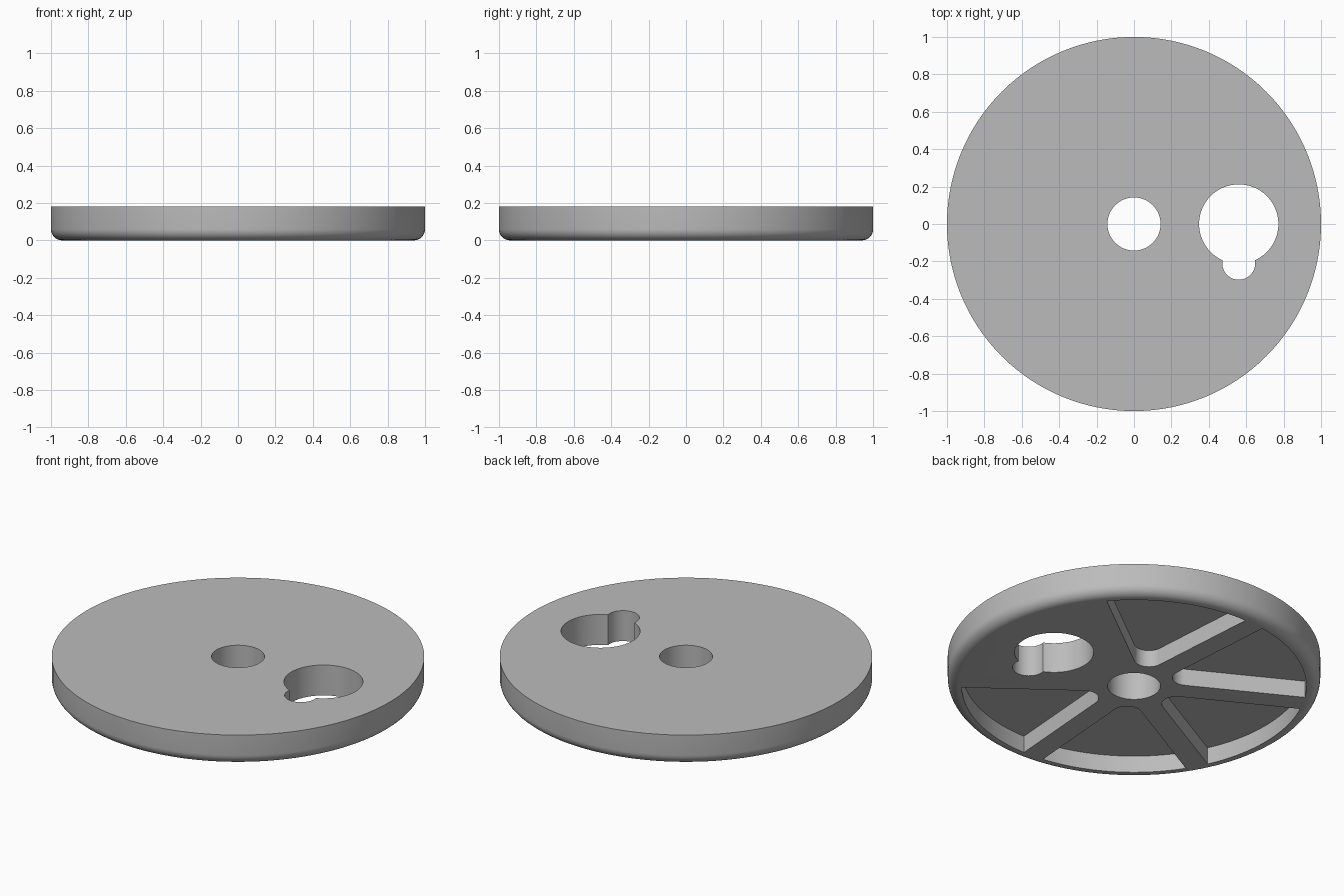
import bpy
import bmesh
from math import sin, cos, asin, radians, pi

cube = bpy.data.objects.get("Cube")
if cube:
    bpy.data.objects.remove(cube, do_unlink=True)

HEIGHT, EDGE_ROUND = 0.18, 0.06
RIM_INNER, POCKET_DEPTH = 0.925, 0.10
SPOKE_HALF, TIP_ROUND = 0.063, 0.08
POCKETS, FIRST_SPOKE = 5, radians(37)      # spokes skip the solid sector at +x

grey = bpy.data.materials.new("plain grey")
grey.use_nodes = True
grey.diffuse_color = (0.5, 0.5, 0.5, 1)
grey.node_tree.nodes["Principled BSDF"].inputs["Base Color"].default_value = (0.5, 0.5, 0.5, 1)


def arc(cx, cy, r, start, end, steps):
    """Points along an arc, both ends included."""
    angles = [start + (end - start) * i / steps for i in range(steps + 1)]
    return [(cx + r * cos(a), cy + r * sin(a)) for a in angles]


def make_object(name, bm):
    bmesh.ops.recalc_face_normals(bm, faces=bm.faces)
    mesh = bpy.data.meshes.new(name)
    bm.to_mesh(mesh)
    bm.free()
    mesh.materials.append(grey)
    obj = bpy.data.objects.new(name, mesh)
    bpy.context.collection.objects.link(obj)
    return obj


def prism(name, outline, z0, z1):
    """Extrude a flat outline from z0 to z1."""
    bm = bmesh.new()
    face = bm.faces.new([bm.verts.new((x, y, z0)) for x, y in outline])
    grown = bmesh.ops.extrude_face_region(bm, geom=[face])["geom"]
    top = [v for v in grown if isinstance(v, bmesh.types.BMVert)]
    bmesh.ops.translate(bm, verts=top, vec=(0, 0, z1 - z0))
    return make_object(name, bm)


def cut(target, cutter):
    """Subtract the cutter and discard it."""
    mod = target.modifiers.new("cut", "BOOLEAN")
    mod.operation, mod.solver, mod.object = "DIFFERENCE", "EXACT", cutter
    bpy.context.view_layer.objects.active = target
    bpy.ops.object.modifier_apply(modifier=mod.name)
    bpy.data.objects.remove(cutter, do_unlink=True)


def circle(cx, cy, r, steps):
    return arc(cx, cy, r, 0, 2 * pi, steps)[:-1]


# Disc: stacked rings following the rounded lower edge, capped at both ends
SIDES = 128
profile = arc(1 - EDGE_ROUND, EDGE_ROUND, EDGE_ROUND, -pi / 2, 0, 8) + [(1, HEIGHT)]
bm = bmesh.new()
rings = [[bm.verts.new((x, y, z)) for x, y in circle(0, 0, r, SIDES)] for r, z in profile]
for low, high in zip(rings, rings[1:]):
    for i in range(SIDES):
        j = (i + 1) % SIDES
        bm.faces.new((low[i], low[j], high[j], high[i]))
bm.faces.new(rings[0][::-1])
bm.faces.new(rings[-1])
disc = make_object("wheel_disc", bm)

# Underside pockets: sectors with parallel-sided spokes and rounded inner tips
pitch = (2 * pi - 2 * FIRST_SPOKE) / POCKETS
half = pitch / 2
spread = half - asin(SPOKE_HALF / RIM_INNER)
tip_centre = (SPOKE_HALF + TIP_ROUND) / sin(half)
sector = arc(0, 0, RIM_INNER, -spread, spread, 24)
sector += arc(tip_centre, 0, TIP_ROUND, pi / 2 + half, 3 * pi / 2 - half, 16)
for n in range(POCKETS):
    a = FIRST_SPOKE + pitch * (n + 0.5)
    turned = [(x * cos(a) - y * sin(a), x * sin(a) + y * cos(a)) for x, y in sector]
    cut(disc, prism("pocket_cutter", turned, -0.1, POCKET_DEPTH))

# Through holes: axle, finger hole and its small notch
for x, y, r, steps in ((0, 0, 0.142, 64), (0.56, 0, 0.212, 64), (0.56, -0.21, 0.088, 48)):
    cut(disc, prism("hole_cutter", circle(x, y, r, steps), -0.1, HEIGHT + 0.1))

# Smooth the curved walls, keep the rims sharp
bpy.ops.object.select_all(action="DESELECT")
disc.select_set(True)
bpy.context.view_layer.objects.active = disc
bpy.ops.object.shade_smooth_by_angle(angle=radians(30))
